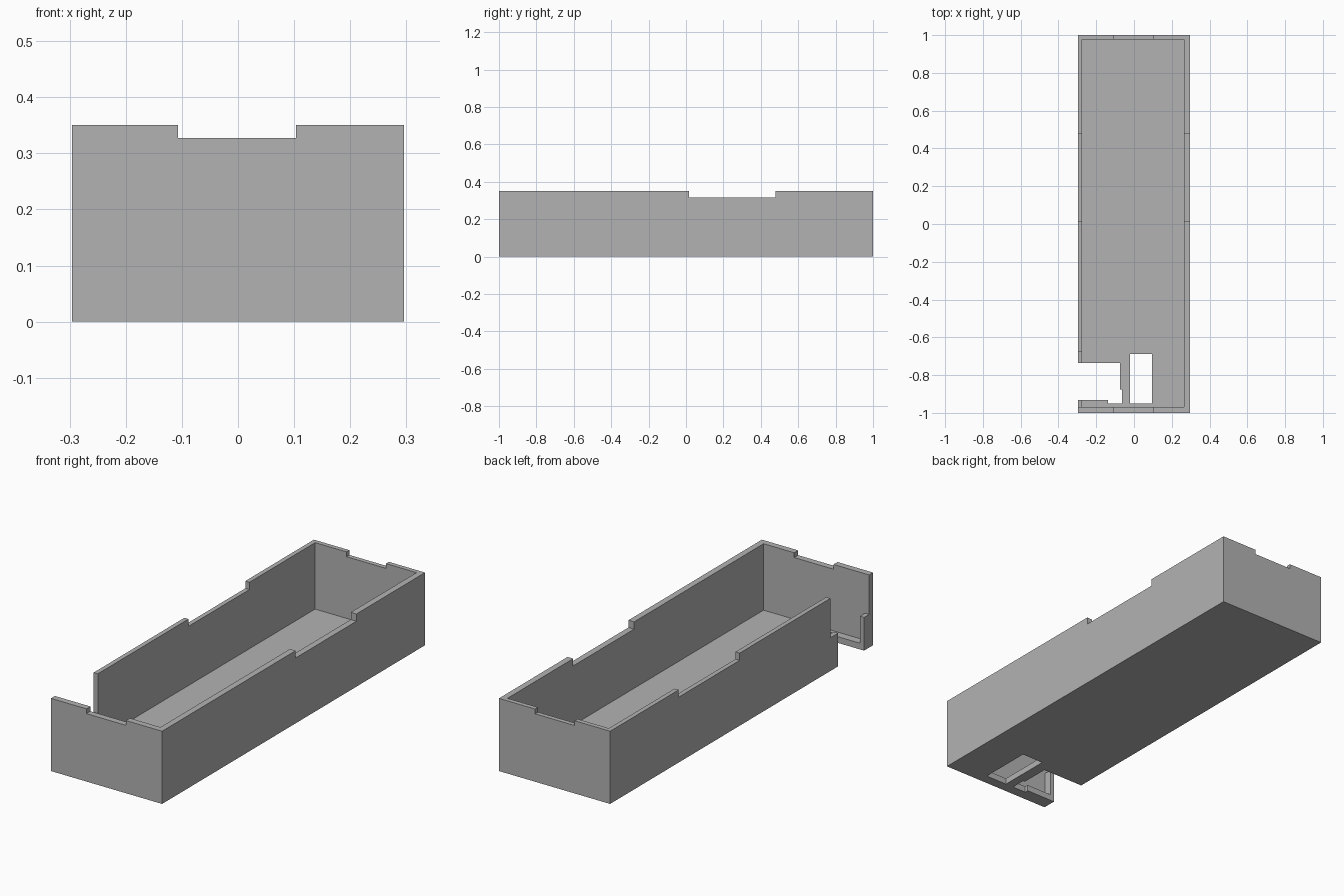
import bpy, bmesh
from mathutils import Vector

cube = bpy.data.objects.get("Cube")
if cube:
    bpy.data.objects.remove(cube, do_unlink=True)

grey = bpy.data.materials.new("plain grey")
grey.use_nodes = True
colour = (0.45, 0.45, 0.45, 1)
grey.diffuse_color = colour
grey.node_tree.nodes["Principled BSDF"].inputs["Base Color"].default_value = colour


def box(name, x, y, z):
    """Box spanning the given (low, high) ranges."""
    bm = bmesh.new()
    bmesh.ops.create_cube(bm, size=1)
    for v in bm.verts:
        v.co = Vector([r[0] if c < 0 else r[1] for c, r in zip(v.co, (x, y, z))])
    mesh = bpy.data.meshes.new(name)
    bm.to_mesh(mesh)
    bm.free()
    mesh.materials.append(grey)
    ob = bpy.data.objects.new(name, mesh)
    bpy.context.collection.objects.link(ob)
    return ob


def cut(target, name, x, y, z):
    """Subtract a box from the target and remove the cutter."""
    cutter = box(name, x, y, z)
    cutter.hide_render = True
    mod = target.modifiers.new(name, 'BOOLEAN')
    mod.operation = 'DIFFERENCE'
    mod.solver = 'EXACT'
    mod.object = cutter
    bpy.context.view_layer.update()
    graph = bpy.context.evaluated_depsgraph_get()
    result = bpy.data.meshes.new_from_object(target.evaluated_get(graph))
    target.modifiers.clear()
    target.data = result
    bpy.data.objects.remove(cutter, do_unlink=True)


FLOOR, TOP, HIGH, LOW = 0.03, 0.35, 1, -1
tray = box("tray", (-0.296, 0.296), (-1, 1), (0, TOP))

# Hollow interior
cut(tray, "cavity", (-0.274, 0.266), (-0.97, 0.978), (FLOOR, HIGH))
# Rim notches in the long and the short walls
cut(tray, "side_notches", (LOW, 1), (0.015, 0.478), (0.315, HIGH))
cut(tray, "end_notches", (-0.107, 0.103), (-2, 2), (0.327, HIGH))
# Stepped opening in the side wall, running into the floor
cut(tray, "wall_opening", (LOW, -0.2), (-0.97, -0.675), (0.16, HIGH))
cut(tray, "floor_opening", (LOW, -0.073), (-0.932, -0.735), (LOW, HIGH))
cut(tray, "opening_pocket", (-0.137, -0.063), (-0.95, -0.877), (LOW, 0.1))
# Rectangular floor hole
cut(tray, "floor_hole", (-0.02, 0.096), (-0.95, -0.688), (LOW, 0.1))
